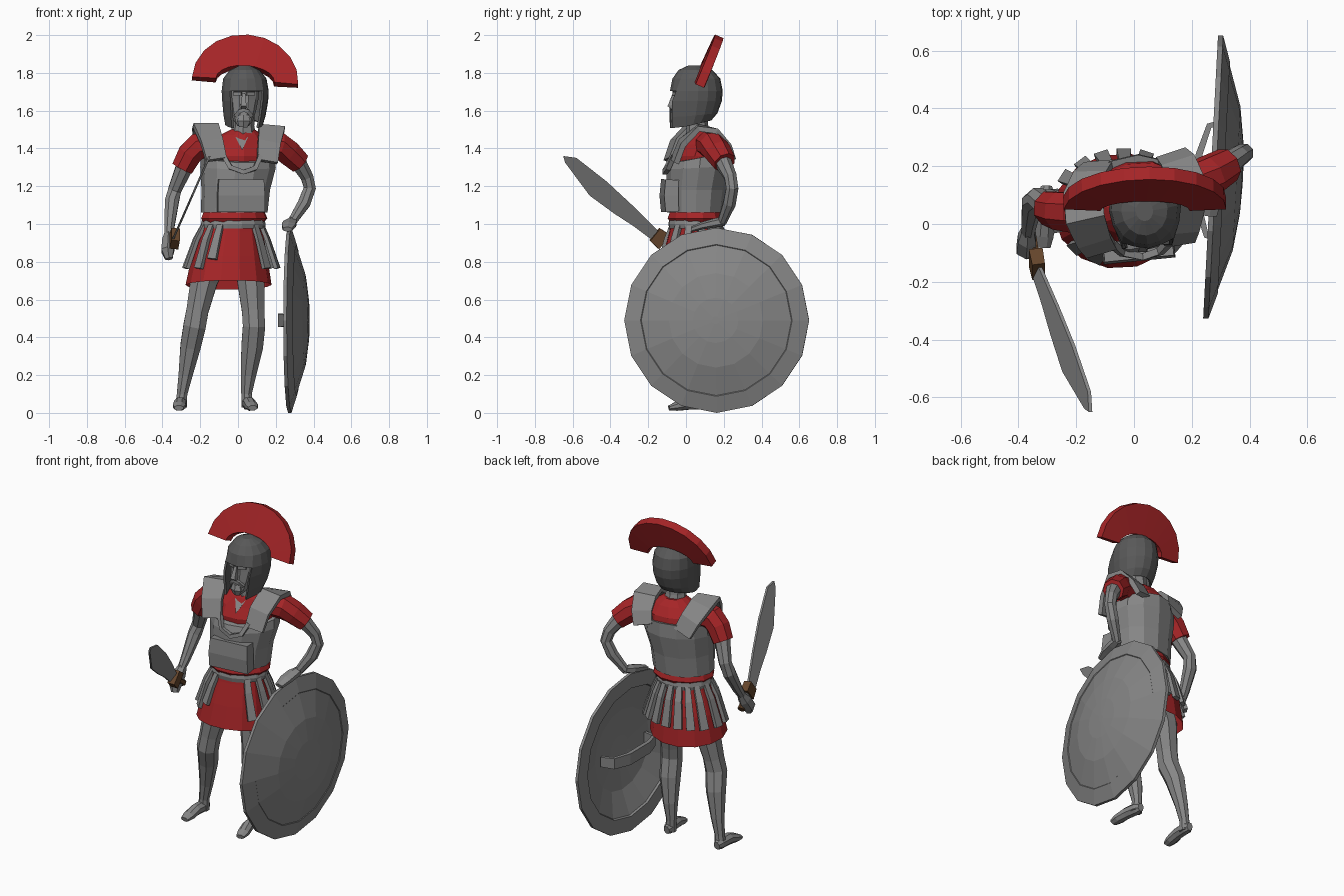
import bpy, bmesh
from math import sin, cos, pi, radians, sqrt
from mathutils import Vector, Matrix

def material(name, col):
    m = bpy.data.materials.new(name)
    m.diffuse_color = (*col, 1)
    return m

GREY = material("grey_metal", (0.24, 0.24, 0.24))
RED = material("red_cloth", (0.38, 0.018, 0.02))
DARK = material("dark_iron", (0.10, 0.10, 0.10))
BROWN = material("brown_leather", (0.13, 0.06, 0.025))
YAW = radians(13)

def mesh(name, verts, faces, mat=None):
    bm = bmesh.new()
    vs = [bm.verts.new(v) for v in verts]
    for f in faces:
        bm.faces.new([vs[i] for i in f])
    bmesh.ops.recalc_face_normals(bm, faces=bm.faces)
    me = bpy.data.meshes.new(name)
    bm.to_mesh(me)
    bm.free()
    ob = bpy.data.objects.new(name, me)
    bpy.context.collection.objects.link(ob)
    me.materials.append(mat or GREY)
    return ob

def skin(name, rings, mat=None, cap=True, skip=None):
    """Join equal-length rings with quads; skip(row, col) leaves openings."""
    n = len(rings[0])
    faces = [(r*n + i, r*n + (i+1) % n, (r+1)*n + (i+1) % n, (r+1)*n + i)
             for r in range(len(rings)-1) for i in range(n)
             if not (skip and skip(r, i))]
    if cap:
        faces += [tuple(range(n)), tuple(range((len(rings)-1)*n, len(rings)*n))]
    return mesh(name, [v for r in rings for v in r], faces, mat)

def loft(name, secs, n=12, yaw=0.0, mat=None, cap=True, skip=None, phase=0.0):
    """Stacked ellipses: (cx, cy, z, rx, ry, tilt), tilt raises the back."""
    rings = []
    for cx, cy, z, rx, ry, *t in secs:
        ring = []
        for i in range(n):
            a = 2*pi*i/n + phase
            u, v = rx*cos(a), ry*sin(a)
            ring.append((cx + u*cos(yaw) - v*sin(yaw), cy + u*sin(yaw) + v*cos(yaw),
                         z + (t[0]*sin(a) if t else 0)))
        rings.append(ring)
    return skin(name, rings, mat, cap, skip)

def tube(name, pts, n=8, ref=(1, 0, 0), mat=None):
    """Sweep along (x, y, z, a[, b]); a is the half width along ref, b across it."""
    P = [Vector(p[:3]) for p in pts]
    k = sqrt(2) if n == 4 else 1
    rings = []
    for i, p in enumerate(pts):
        t = (P[min(i+1, len(P)-1)] - P[max(i-1, 0)]).normalized()
        s = Vector(ref)
        s = (s - t*s.dot(t)).normalized()
        u = t.cross(s)
        rings.append([P[i] + k*(s*p[3]*cos(2*pi*(j+.5)/n) + u*p[-1]*sin(2*pi*(j+.5)/n))
                      for j in range(n)])
    return skin(name, rings, mat)

# Shirt under the armour, with a bulging hem at the waist
loft("shirt", [(-.025, .05, .99, .15, .125), (-.02, .05, 1.03, .18, .15), (-.02, .05, 1.065, .165, .138),
               (-.015, .055, 1.09, .15, .12), (0, .075, 1.28, .165, .13), (0, .08, 1.36, .182, .142),
               (.005, .09, 1.42, .18, .12), (.02, .085, 1.47, .12, .09), (.025, .075, 1.50, .065, .06)],
     12, YAW, RED)

# Breastplate, belly plate and collar rim
loft("breastplate", [(-.02, .05, 1.06, .178, .148), (-.012, .055, 1.18, .183, .158),
                     (0, .07, 1.30, .202, .17, .01), (0, .075, 1.36, .197, .162, .035)],
     12, YAW, phase=pi/12)
tube("belly_plate", [(.015, -.085, 1.065, .125, .035), (.015, -.09, 1.15, .125, .038),
                     (.015, -.085, 1.235, .12, .035)], 4, (cos(.1), sin(.1), 0))
tube("collar_rim", [(-.075, -.07, 1.36, .012), (-.04, -.10, 1.30, .012), (.03, -.113, 1.275, .012),
                    (.09, -.095, 1.295, .012), (.12, -.065, 1.36, .012)], 4, (0, 1, 0))

# Shoulder straps running from chest over the shoulder to the back
for side, pts in (("right", [(-.115, -.09, 1.34), (-.14, -.055, 1.44), (-.17, .02, 1.52),
                             (-.175, .10, 1.50), (-.15, .17, 1.43), (-.12, .205, 1.35)]),
                  ("left", [(.155, -.06, 1.33), (.165, -.02, 1.43), (.18, .07, 1.51),
                            (.175, .15, 1.49), (.155, .21, 1.42), (.13, .235, 1.35)])):
    w = (.055, .06, .068, .068, .06, .055)
    tube(side + "_shoulder_strap", [(*p, a, .015) for p, a in zip(pts, w)], 4, (cos(YAW), sin(YAW), 0))

# Skirt, belt and hanging strips
loft("skirt", [(-.03, .05, 1.03, .15, .125), (-.035, .05, .96, .165, .14), (-.045, .05, .83, .20, .175),
               (-.05, .045, .677, .228, .20, -.025)], 14, .05, RED, cap=False)
loft("belt", [(-.025, .05, .975, .168, .14), (-.025, .05, 1.0, .172, .146), (-.025, .05, 1.025, .165, .14)],
     14, .05)
for i, deg in enumerate((-42, -15, 12, 36, 54, 72, 90, 108, 126, 146, 172, 198, 226, 246)):
    c, s = cos(radians(deg)), sin(radians(deg))
    end = .765 + .05*(deg > 240)
    tube("skirt_strip_%d" % (i+1),
         [(-.028 + .155*c, .05 + .13*s, 1.0, .016, .01), (-.033 + .195*c, .052 + .165*s, .92, .02, .01),
          (-.035 + .25*c, .055 + .195*s, end, .025, .011)], 4, (-s, c, 0))

# Legs and feet
tube("right_leg", [(-.10, .06, .88, .085), (-.18, .05, .70, .078), (-.215, .035, .54, .063),
                   (-.23, .03, .46, .064), (-.252, .065, .35, .058), (-.278, .085, .2, .04),
                   (-.296, .09, .1, .03), (-.302, .09, .03, .034)])
tube("left_leg", [(.05, .06, .88, .085), (.068, .05, .70, .078), (.08, .03, .54, .064),
                  (.085, .02, .46, .064), (.075, .05, .35, .062), (.055, .075, .2, .044),
                  (.045, .08, .1, .03), (.05, .08, .03, .034)])
for side, x, y, dx in (("right", -.303, .0, -.01), ("left", .05, -.01, .028)):
    tube(side + "_foot", [(x, y+.13, .045, .02, .025), (x, y+.10, .05, .034, .035),
                          (x + dx*.4, y+.02, .05, .034, .035), (x + dx*.8, y-.04, .035, .036, .026),
                          (x + dx, y-.08, .026, .026, .014)])

# Sword arm
tube("right_arm", [(-.21, .04, 1.42, .05), (-.285, .05, 1.30, .048), (-.335, .09, 1.18, .038),
                   (-.35, .075, 1.12, .04), (-.362, .01, 1.0, .03), (-.367, -.03, .94, .024)], 8)
tube("right_hand", [(-.367, -.02, .95, .024), (-.37, -.05, .91, .036, .042),
                    (-.373, -.085, .86, .038, .042), (-.365, -.10, .815, .022)], 6)
tube("right_sleeve", [(-.14, .05, 1.42, .075), (-.215, .04, 1.41, .075), (-.255, .045, 1.37, .07),
                      (-.295, .055, 1.295, .062)], 8, (0, 1, 0), RED)

# Shield arm, hand resting on the shield rim
tube("left_arm", [(.2, .13, 1.42, .05), (.31, .19, 1.34, .048), (.365, .235, 1.25, .036),
                  (.38, .245, 1.19, .035), (.35, .23, 1.11, .036), (.285, .19, 1.01, .025)], 8, (0, 1, 0))
tube("left_hand", [(.287, .20, 1.015, .025), (.275, .15, 1.005, .04, .024),
                   (.268, .09, .992, .042, .02), (.262, .03, .972, .028, .014)], 6)
tube("left_sleeve", [(.14, .12, 1.42, .075), (.215, .14, 1.415, .075), (.265, .17, 1.38, .072),
                     (.325, .205, 1.325, .062)], 8, (0, 1, 0), RED)

# Neck, head and face
loft("neck", [(.025, .07, 1.44, .075, .07), (.028, .06, 1.52, .058, .058), (.03, .05, 1.6, .058, .058)], 8)
mesh("open_neckline", [(-.02, .0, 1.475), (.06, .01, 1.475), (.022, -.055, 1.39), (.022, .06, 1.44)],
     [(0, 1, 2), (0, 1, 3), (1, 2, 3), (2, 0, 3)])
loft("head", [(.028, -.03, 1.52, .03, .03), (.028, -.015, 1.545, .05, .052), (.03, 0, 1.6, .066, .066),
              (.032, .02, 1.66, .076, .082), (.033, .03, 1.74, .08, .092), (.035, .045, 1.8, .05, .06)], 10)
tube("nose", [(.03, -.06, 1.69, .008), (.03, -.074, 1.65, .012), (.03, -.082, 1.628, .016),
              (.03, -.065, 1.615, .012)], 4)
tube("moustache", [(-.012, -.048, 1.572, .01), (.01, -.066, 1.598, .01), (.03, -.07, 1.604, .01),
                   (.05, -.066, 1.598, .01), (.072, -.048, 1.572, .01)], 4, (0, 1, 0))
tube("beard", [(.03, -.05, 1.572, .03, .02), (.03, -.056, 1.545, .04, .022),
               (.028, -.05, 1.515, .026, .016)], 6)
for s in (-1, 1):
    tube("brow", [(.032 + s*.012, -.062, 1.69, .01), (.032 + s*.055, -.043, 1.69, .009)], 4, (0, 1, 0))

# Helmet with an open face, the cheek guards drawn forward
N = 16
helmet = loft("helmet", [(.032, .03, 1.525, .10, .105, .024), (.035, .042, 1.575, .112, .125, .012),
                         (.038, .052, 1.65, .122, .138), (.038, .055, 1.705, .125, .14),
                         (.036, .055, 1.77, .115, .127), (.036, .05, 1.815, .08, .09),
                         (.036, .045, 1.838, .03, .035)], N, .08, DARK, cap=False,
              skip=lambda r, i: r < 3 and i in (10, 11, 12, 13))
bm = bmesh.new()
bm.from_mesh(helmet.data)
bm.verts.ensure_lookup_table()
for r in range(4):
    for i in (10, 14):
        bm.verts[r*N + i].co.y -= .035 if r < 3 else .015
bm.faces.new(bm.verts[6*N:7*N])
bmesh.ops.delete(bm, geom=[v for v in bm.verts if not v.link_faces], context='VERTS')
bmesh.ops.recalc_face_normals(bm, faces=bm.faces)
bm.to_mesh(helmet.data)
bm.free()
helmet.modifiers.new("plate", 'SOLIDIFY').thickness = .012

# Transverse crest, a leaning half ring
crest = []
for i in range(11):
    a = pi*i/10
    crest.append([(ru*cos(a), t, rv*sin(a)) for ru, rv, t in
                  ((.282, .265, -.024), (.282, .265, .024), (.155, .085, .03), (.155, .085, -.03))])
ob = skin("helmet_crest", crest, RED)
ob.matrix_world = (Matrix.Translation((.037, .073, 1.75)) @ Matrix.Rotation(radians(4), 4, 'Y')
                   @ Matrix.Rotation(radians(-23), 4, 'X'))

# Round shield: a hollow dome turned to face +x
ob = loft("shield", [(0, 0, z, r, r) for r, z in
                     ((.08, .085), (.25, .065), (.395, .012), (.40, 0), (.49, 0), (.49, .018),
                      (.402, .046), (.398, .043), (.25, .09), (.12, .108), (.02, .112))], 16)
ob.matrix_world = (Matrix.Translation((.265, .163, .49)) @ Matrix.Rotation(radians(-3), 4, 'Z')
                   @ Matrix.Rotation(pi/2, 4, 'Y'))
tube("shield_grip", [(.33, -.06, .49, .03, .01), (.25, -.04, .49, .033, .01), (.225, .05, .49, .035, .012),
                     (.225, .24, .49, .035, .012), (.26, .34, .49, .033, .01), (.335, .36, .49, .03, .01)],
     4, (0, 0, 1))

# Curved sword: outline in (y, z), leaning inwards as it rises to the tip
outline = [(-.15, .965), (-.285, 1.10), (-.42, 1.225), (-.58, 1.35), (-.65, 1.36),
           (-.64, 1.325), (-.51, 1.15), (-.38, 1.055), (-.28, .99), (-.18, .915)]
skin("sword_blade", [[(-.335 + (z - .94)*.44 + d, y, z) for y, z in outline] for d in (-.006, .006)])
tube("sword_guard", [(-.34, -.115, .905, .024, .048), (-.33, -.165, .945, .022, .042)], 4, mat=BROWN)
tube("sword_grip", [(-.36, -.03, .85, .022), (-.34, -.13, .92, .018)], 6, mat=BROWN)
